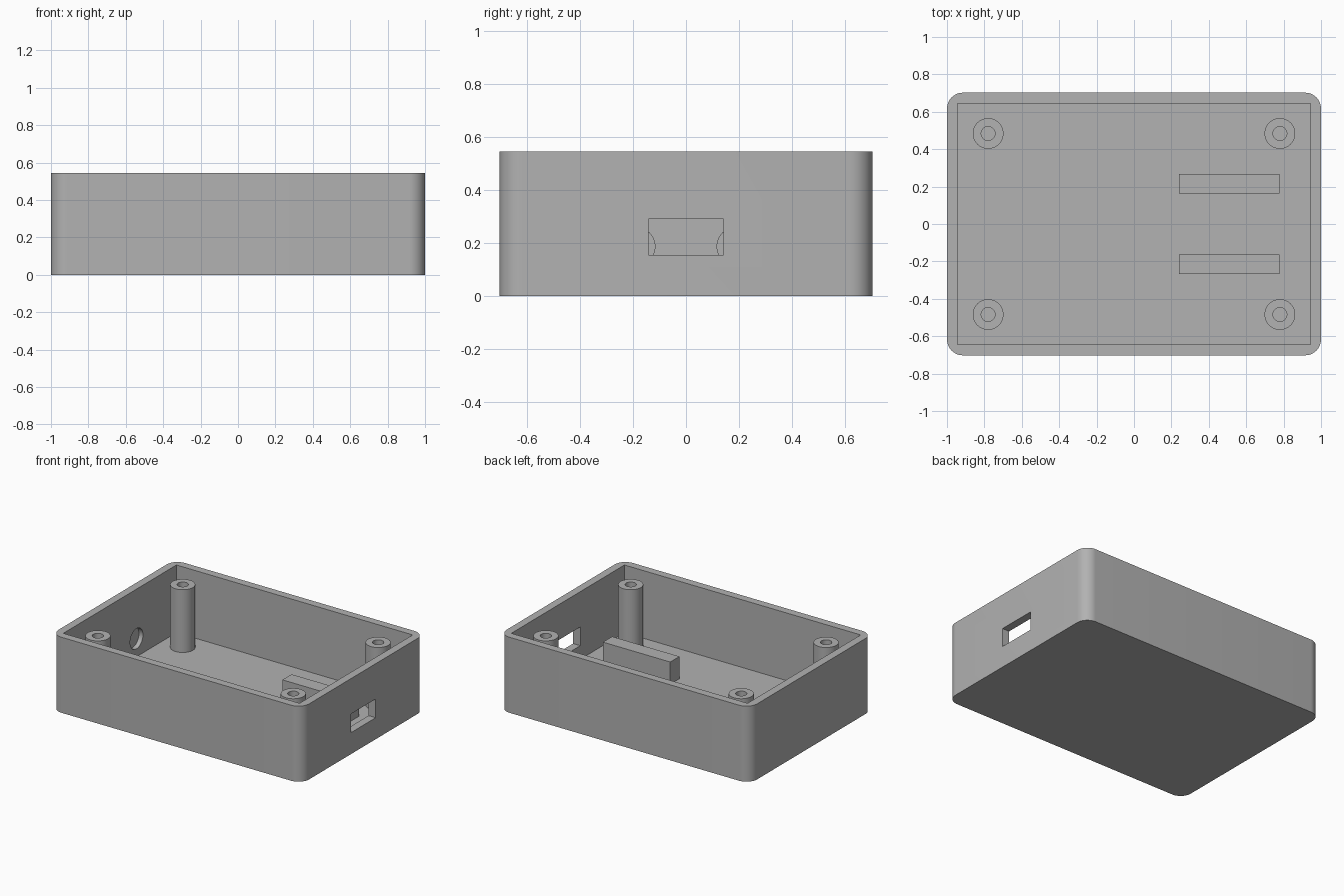
import bpy, bmesh, math

if "Cube" in bpy.data.objects:
    bpy.data.objects.remove(bpy.data.objects["Cube"])

L, W, H = 1.0, 0.702, 0.545      # half length, half width, height
T = 0.057                        # wall and floor thickness
R = 0.085                        # outer corner radius

grey = bpy.data.materials.new("grey plastic")
grey.diffuse_color = (0.445, 0.445, 0.445, 1)
grey.use_nodes = True
grey.node_tree.nodes["Principled BSDF"].inputs["Base Color"].default_value = grey.diffuse_color


def finish(name, bm, smooth=True):
    """Turn a bmesh into a grey object."""
    bmesh.ops.recalc_face_normals(bm, faces=bm.faces)
    me = bpy.data.meshes.new(name)
    bm.to_mesh(me)
    bm.free()
    me.materials.append(grey)
    ob = bpy.data.objects.new(name, me)
    bpy.context.collection.objects.link(ob)
    if smooth:
        smooth_edges(ob)
    return ob


def smooth_edges(ob):
    bpy.ops.object.select_all(action='DESELECT')
    ob.select_set(True)
    bpy.context.view_layer.objects.active = ob
    bpy.ops.object.shade_smooth_by_angle(angle=math.radians(30))


def block(name, x0, x1, y0, y1, z0, z1):
    bm = bmesh.new()
    bmesh.ops.create_cube(bm, size=1)
    for v in bm.verts:
        v.co = (x1 if v.co.x > 0 else x0,
                y1 if v.co.y > 0 else y0,
                z1 if v.co.z > 0 else z0)
    return finish(name, bm, False)


def cut(ob, cutter):
    """Subtract a cutter and discard it."""
    bpy.context.view_layer.objects.active = ob
    mod = ob.modifiers.new("cut", 'BOOLEAN')
    mod.operation, mod.solver, mod.object = 'DIFFERENCE', 'EXACT', cutter
    bpy.ops.object.modifier_apply(modifier=mod.name)
    bpy.data.objects.remove(cutter)


# Case: rounded rectangle extruded upward
bm = bmesh.new()
outline = []
for i, (sx, sy) in enumerate([(1, 1), (-1, 1), (-1, -1), (1, -1)]):
    for k in range(13):
        a = math.radians(90 * i + 7.5 * k)
        outline.append(bm.verts.new((sx * (L - R) + R * math.cos(a),
                                     sy * (W - R) + R * math.sin(a), 0)))
base = bm.faces.new(outline)
top = bmesh.ops.extrude_face_region(bm, geom=[base])["geom"]
for v in top:
    if isinstance(v, bmesh.types.BMVert):
        v.co.z = H
case = finish("case", bm, False)

# Square-cornered cavity and the port window in the right wall
cut(case, block("cavity", -L + T, L - T, -W + T, W - T, T, H + 0.2))
cut(case, block("port_window", L - 0.2, L + 0.2, -0.142, 0.142, 0.155, 0.29))

# Two blind round pockets on the inside of the left wall
for y in (-0.19, 0.19):
    bpy.ops.mesh.primitive_cylinder_add(vertices=48, radius=0.073, depth=0.2,
                                        location=(-L + 0.125, y, 0.187),
                                        rotation=(0, math.pi / 2, 0))
    cut(case, bpy.context.object)
smooth_edges(case)

# Hollow screw posts: a ring profile turned around each axis
for x in (-0.78, 0.78):
    for y in (-0.484, 0.484):
        bm = bmesh.new()
        pts = [(0.082, T), (0.082, 0.51), (0.037, 0.51), (0.037, T)]
        vs = [bm.verts.new((x + r, y, z)) for r, z in pts]
        es = [bm.edges.new(p) for p in zip(vs, vs[1:])]
        bmesh.ops.spin(bm, geom=vs + es, cent=(x, y, 0), axis=(0, 0, 1),
                       angle=math.tau, steps=48)
        bmesh.ops.remove_doubles(bm, verts=bm.verts, dist=1e-4)
        finish("screw_post", bm)

# Support rails on the floor
for s in (-1, 1):
    ys = sorted((s * 0.163, s * 0.268))
    block("support_rail", 0.24, 0.777, ys[0], ys[1], T, 0.217)
